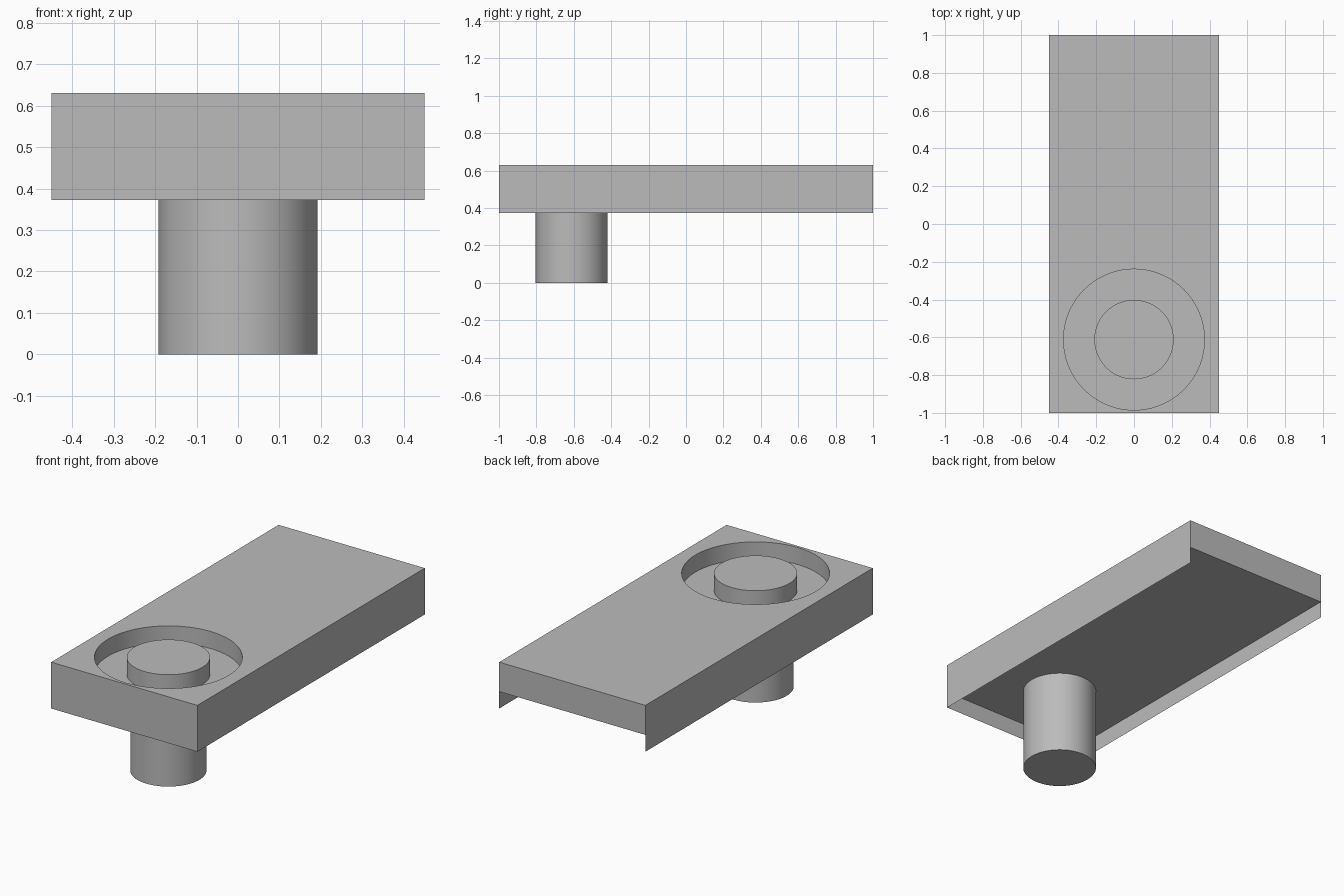
import bpy, bmesh, math

cube = bpy.data.objects.get("Cube")
if cube:
    bpy.data.objects.remove(cube, do_unlink=True)

# Main dimensions
W, L = 0.45, 1.0
TOP, UNDER, RIM, FLOOR = 0.631, 0.467, 0.373, 0.536
CY = -0.612
GROOVE_R, POST_R, PEG_R = 0.373, 0.21, 0.192
SEG = 72

grey = bpy.data.materials.new("plain grey")
grey.use_nodes = True
colour = (0.5, 0.5, 0.5, 1)
grey.diffuse_color = colour
grey.node_tree.nodes["Principled BSDF"].inputs["Base Color"].default_value = colour


def finish(name, bm, smooth=False):
    mesh = bpy.data.meshes.new(name)
    bm.to_mesh(mesh)
    bm.free()
    mesh.materials.append(grey)
    obj = bpy.data.objects.new(name, mesh)
    bpy.context.collection.objects.link(obj)
    if smooth:
        bpy.ops.object.select_all(action='DESELECT')
        obj.select_set(True)
        bpy.context.view_layer.objects.active = obj
        bpy.ops.object.shade_smooth_by_angle(angle=math.radians(30))
    return obj


def ring(bm, r, z):
    """Circle of vertices around the peg axis, or one vertex on the axis."""
    if r == 0:
        return [bm.verts.new((0, CY, z))] * SEG
    turns = [2 * math.pi * i / SEG for i in range(SEG)]
    return [bm.verts.new((r * math.cos(t), CY + r * math.sin(t), z)) for t in turns]


def lathe(name, profile):
    bm = bmesh.new()
    rings = [ring(bm, r, z) for r, z in profile]
    for a, b in zip(rings, rings[1:]):
        for i in range(SEG):
            j = (i + 1) % SEG
            bm.faces.new(dict.fromkeys((a[i], a[j], b[j], b[i])))
    return finish(name, bm, smooth=True)


def sheet(name, path):
    """Flat panels, each side of the path given as a pair of end points."""
    bm = bmesh.new()
    pairs = [[bm.verts.new(p) for p in pair] for pair in path]
    for (a, b), (c, d) in zip(pairs, pairs[1:]):
        bm.faces.new((a, c, d, b))
    return finish(name, bm)


# Top panel with a round opening
bm = bmesh.new()
corners = [bm.verts.new((x, y, TOP)) for x, y in ((-W, -L), (W, -L), (W, L), (-W, L))]
for loop in (corners, ring(bm, GROOVE_R, TOP)):
    for i, v in enumerate(loop):
        bm.edges.new((v, loop[(i + 1) % len(loop)]))
bmesh.ops.triangle_fill(bm, edges=bm.edges[:], use_beauty=True, normal=(0, 0, 1))
for f in bm.faces:
    f.normal_update()
    if f.normal.z < 0:
        f.normal_flip()
finish("top_panel", bm)

# Round groove with the flush post in its middle
lathe("groove_and_post", [(GROOVE_R, TOP), (GROOVE_R, FLOOR), (POST_R, FLOOR),
                          (POST_R, TOP), (0, TOP)])

# Thin skirt on the front and both sides, open at the back
sheet("skirt", [((x, y, RIM), (x, y, TOP)) for x, y in ((-W, L), (-W, -L), (W, -L), (W, L))])

# Shorter back wall folding into the underside
sheet("back_and_underside", [((-W, y, z), (W, y, z))
                             for y, z in ((L, TOP), (L, UNDER), (-L, UNDER))][::-1])

# Round peg below
lathe("peg", [(0, 0), (PEG_R, 0), (PEG_R, UNDER)])
